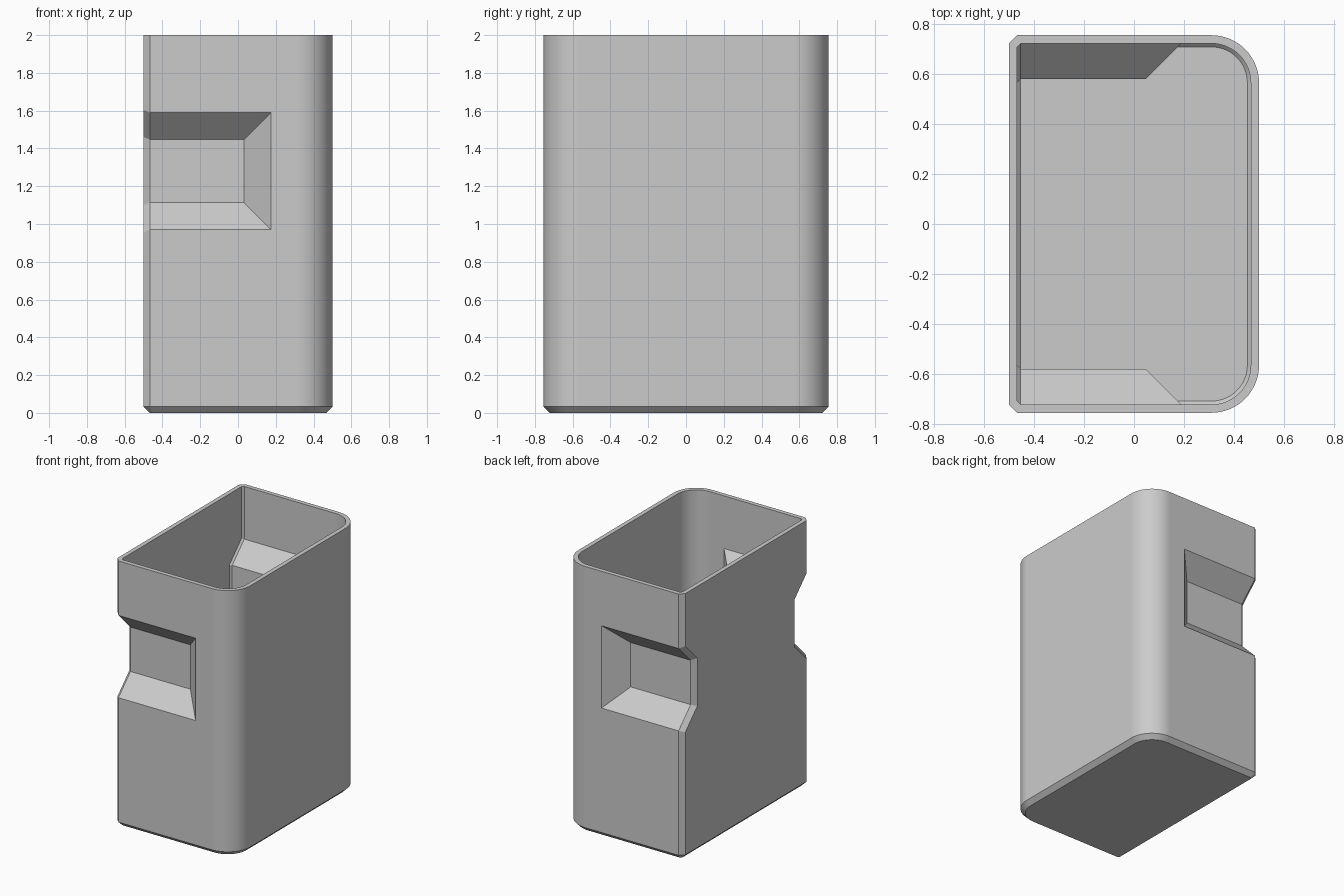
import bpy, bmesh
from math import sin, cos, pi, radians, tan

if "Cube" in bpy.data.objects:
    bpy.data.objects.remove(bpy.data.objects["Cube"], do_unlink=True)

HALF_X, HALF_Y, HEIGHT = 0.5, 0.755, 2.0
RADIUS = 0.19            # rounded right corners
WALL = CHAMFER = 0.033   # wall thickness equals the edge chamfer
NOTCH_X, NOTCH_LOW, NOTCH_HIGH, DEPTH = 0.175, 0.97, 1.59, 0.143
K = tan(pi / 8)          # shift of a 45 degree bend per unit of offset
ARC = 16


def chamfer_at(offset):
    return max(CHAMFER - (2 - 2 ** 0.5) * offset, 0.001)


def ring(offset, z, depth=0, bend=0):
    """Closed outline at one height; depth sinks both side grips."""
    y, c, r = HALF_Y - offset, chamfer_at(offset), RADIUS - offset
    left, right = offset - HALF_X, HALF_X - offset
    mouth = NOTCH_X + K * offset
    half = [(left, depth + c - y, z + bend * K * c),
            (left + c, depth - y, z),
            (mouth - depth, depth - y, z),
            (mouth, -y, z)]
    for i in range(ARC + 1):
        a = pi / 2 * i / ARC
        half.append((right - r + r * sin(a), r - y - r * cos(a), z))
    return half + [(px, -py, pz) for px, py, pz in reversed(half)]


def skin(offset, floor):
    """Rings of one skin from the floor to the rim."""
    c, s = chamfer_at(offset), K * offset
    return [ring(offset + c, floor),
            ring(offset, floor + c),
            ring(offset, NOTCH_LOW - s, 0, -1),
            ring(offset, NOTCH_LOW + DEPTH - s, DEPTH, -1),
            ring(offset, NOTCH_HIGH - DEPTH + s, DEPTH, 1),
            ring(offset, NOTCH_HIGH + s, 0, 1),
            ring(offset, HEIGHT)]


# Loft up the outside, over the rim and down the inside
bm = bmesh.new()
rings = skin(0, 0) + skin(WALL, WALL)[::-1]
loops = [[bm.verts.new(p) for p in points] for points in rings]
for low, high in zip(loops, loops[1:]):
    for i in range(len(low)):
        j = (i + 1) % len(low)
        bm.faces.new((low[i], low[j], high[j], high[i]))
bm.faces.new(loops[0])
bm.faces.new(loops[-1])
bmesh.ops.remove_doubles(bm, verts=bm.verts, dist=0.0001)
bmesh.ops.dissolve_limit(bm, angle_limit=radians(0.5), verts=bm.verts, edges=bm.edges)
bmesh.ops.recalc_face_normals(bm, faces=bm.faces)

mesh = bpy.data.meshes.new("open_container")
bm.to_mesh(mesh)
bm.free()
container = bpy.data.objects.new("open_container", mesh)
bpy.context.collection.objects.link(container)

# Plain grey material
grey = bpy.data.materials.new("light_grey")
grey.use_nodes = True
grey.diffuse_color = (0.6, 0.6, 0.6, 1)
grey.node_tree.nodes["Principled BSDF"].inputs["Base Color"].default_value = (0.6, 0.6, 0.6, 1)
mesh.materials.append(grey)

# Smooth corners, crisp chamfers
bpy.ops.object.select_all(action="DESELECT")
container.select_set(True)
bpy.context.view_layer.objects.active = container
bpy.ops.object.shade_smooth_by_angle(angle=radians(25))
weighted = container.modifiers.new("flat_sides", "WEIGHTED_NORMAL")
weighted.keep_sharp = True
